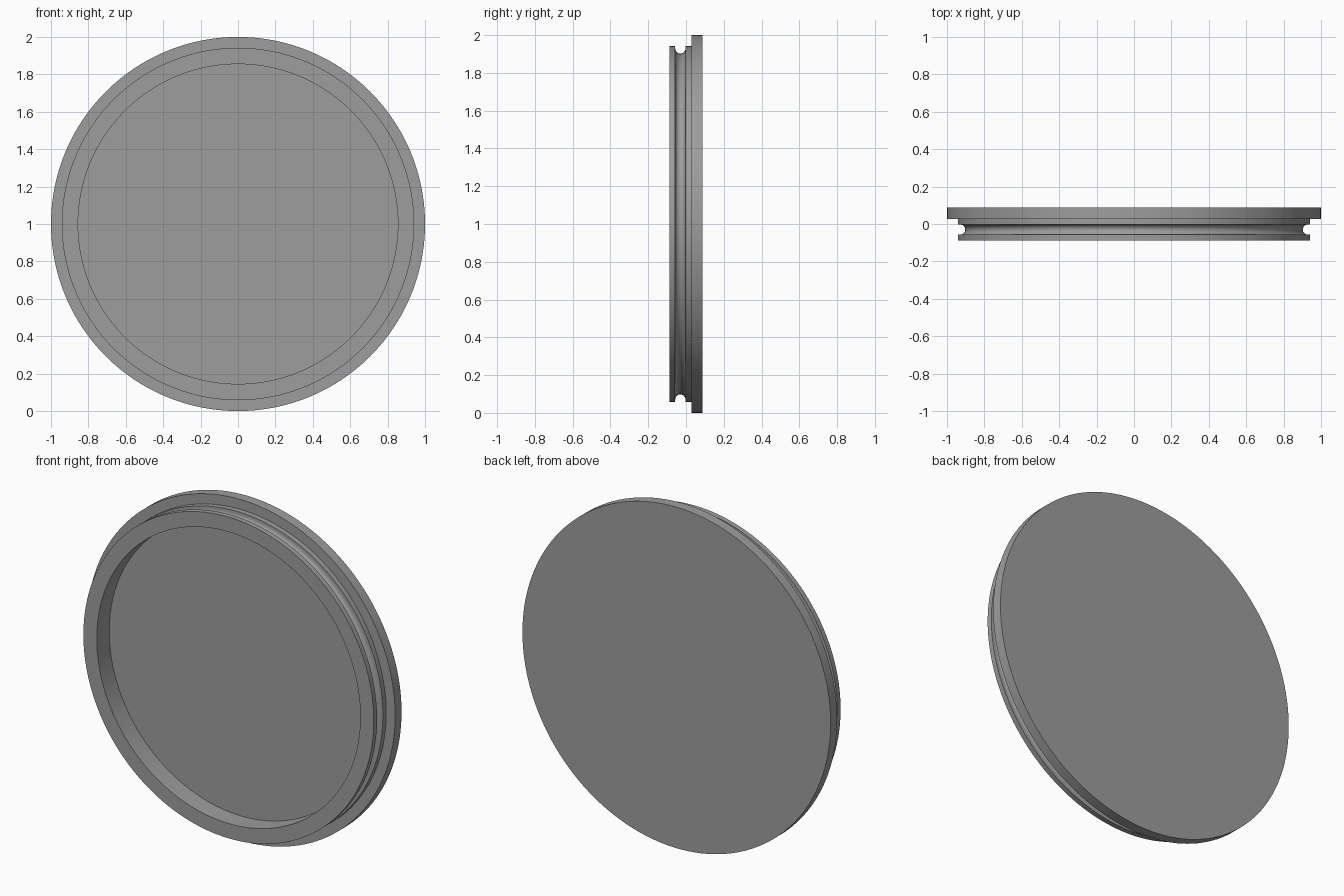
import bpy, bmesh, math

if "Cube" in bpy.data.objects:
    bpy.data.objects.remove(bpy.data.objects["Cube"])

SEG = 160
HALF = 0.0875        # half of the total thickness
FLANGE_Y = 0.028     # front of the flange, also the recess floor
R_OUT, R_BODY, R_IN = 1.0, 0.942, 0.855
GROOVE_Y, GROOVE_R, GROOVE_BOTTOM = -0.03, 0.027, 0.902

grey = bpy.data.materials.new("mid grey")
grey.diffuse_color = (0.34, 0.34, 0.34, 1)
grey.use_nodes = True
grey.node_tree.nodes["Principled BSDF"].inputs["Base Color"].default_value = grey.diffuse_color

# Round-bottomed groove, from the flange side to the front side
groove = [(R_BODY, GROOVE_Y + GROOVE_R)]
for i in range(13):
    a = math.pi * i / 12
    groove.append((GROOVE_BOTTOM + GROOVE_R * (1 - math.sin(a)),
                   GROOVE_Y + GROOVE_R * math.cos(a)))
groove.append((R_BODY, GROOVE_Y - GROOVE_R))

# Profile (radius, y) from the back edge round to the recess floor
profile = ([(R_OUT, HALF), (R_OUT, FLANGE_Y), (R_BODY, FLANGE_Y)] + groove +
           [(R_BODY, -HALF), (R_IN, -HALF), (R_IN, FLANGE_Y)])

# Revolve the profile about the y axis and close both discs
bm = bmesh.new()
rings = []
for r, y in profile:
    rings.append([bm.verts.new((r * math.cos(2 * math.pi * k / SEG), y,
                                1 + r * math.sin(2 * math.pi * k / SEG)))
                  for k in range(SEG)])
for a, b in zip(rings, rings[1:]):
    for k in range(SEG):
        n = (k + 1) % SEG
        bm.faces.new((a[k], a[n], b[n], b[k]))
bm.faces.new(rings[0])
bm.faces.new(rings[-1])
bmesh.ops.recalc_face_normals(bm, faces=bm.faces)

mesh = bpy.data.meshes.new("grooved_cap")
bm.to_mesh(mesh)
bm.free()
mesh.materials.append(grey)
cap = bpy.data.objects.new("grooved_cap", mesh)
bpy.context.collection.objects.link(cap)

# Smooth round walls, crisp corners
bpy.context.view_layer.objects.active = cap
cap.select_set(True)
bpy.ops.object.shade_smooth_by_angle(angle=math.radians(30))
